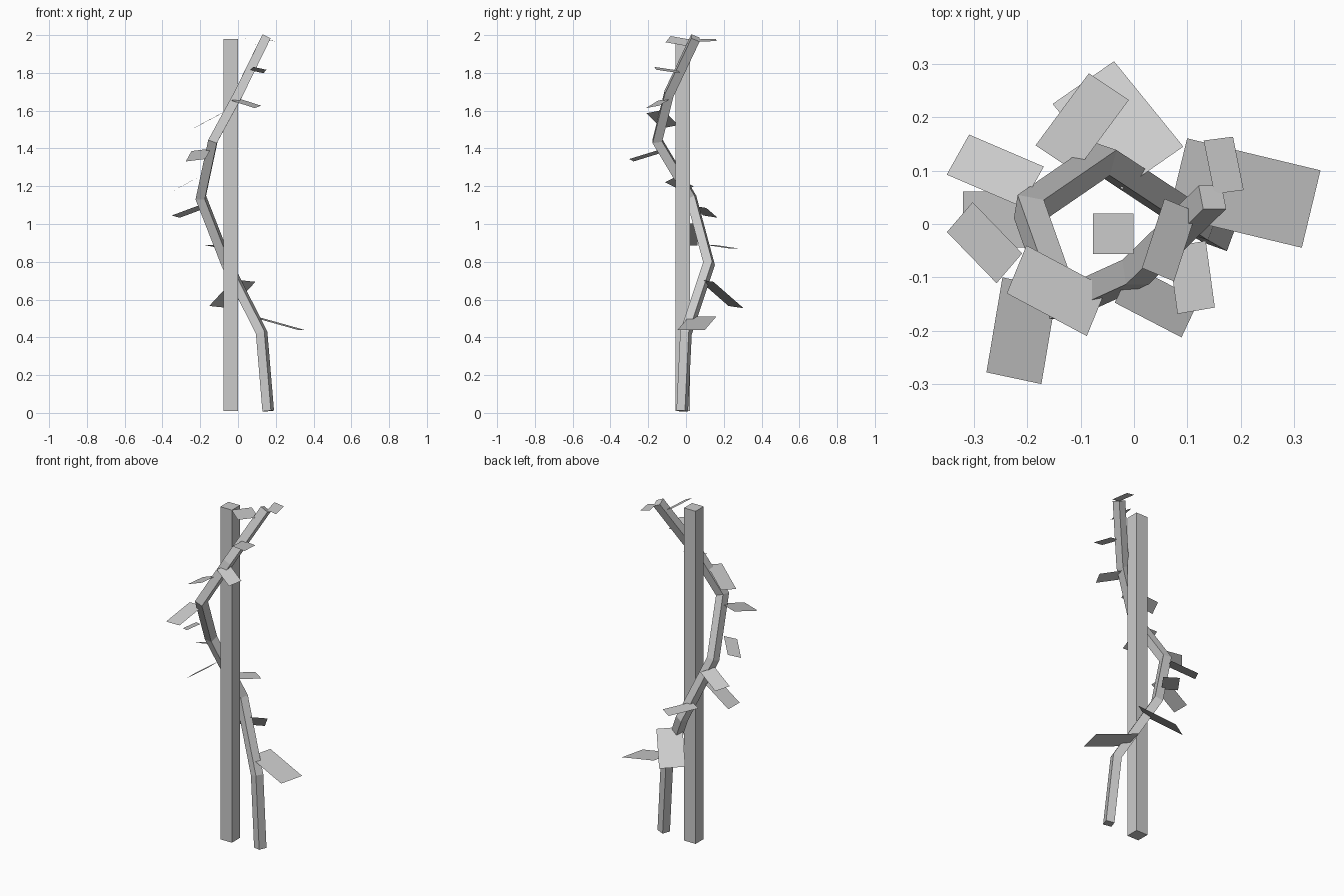
import bpy
import bmesh
import math
from mathutils import Vector


def add_mesh(name, verts, faces):
    mesh = bpy.data.meshes.new(name)
    mesh.from_pydata(verts, [], faces)
    obj = bpy.data.objects.new(name, mesh)
    bpy.context.collection.objects.link(obj)
    bm = bmesh.new()
    bm.from_mesh(mesh)
    bmesh.ops.recalc_face_normals(bm, faces=bm.faces)
    bm.to_mesh(mesh)
    bm.free()
    return obj


# Support stake
bpy.ops.mesh.primitive_cube_add(size=1, location=(-0.039, -0.018, 0.995))
stake = bpy.context.object
stake.name = "support_stake"
stake.scale = (0.076, 0.076, 1.97)

# Vine stem: square section swept with mitred corners along a winding path
path = [Vector(p) for p in (
    (0.16, -0.02, 0.01), (0.125, 0.0, 0.425), (-0.06, 0.122, 0.79),
    (-0.197, 0.028, 1.14), (-0.133, -0.152, 1.44),
    (0.003, -0.09, 1.69), (0.147, 0.05, 1.985))]
dirs = [(b - a).normalized() for a, b in zip(path, path[1:])]
ring = []
for k in range(4):
    ang = math.radians(45 + 90 * k - 20)
    p = path[0] + 0.034 * Vector((math.cos(ang), math.sin(ang), 0))
    ring.append(p - dirs[0] * (p - path[0]).dot(dirs[0]))
verts = list(ring)
faces = [(3, 2, 1, 0)]
for i, d in enumerate(dirs):
    normal = d + dirs[min(i + 1, len(dirs) - 1)]
    ring = [p + d * ((path[i + 1] - p).dot(normal) / d.dot(normal)) for p in ring]
    verts += ring
    for k in range(4):
        j = (k + 1) % 4
        faces.append((4 * i + k, 4 * i + j, 4 * i + 4 + j, 4 * i + 4 + k))
n = len(verts)
faces.append((n - 4, n - 3, n - 2, n - 1))
add_mesh("vine_stem", verts, faces)

# Leaves: flat rectangles as (centre, length vector, width vector)
leaves = [
    ((0.207, 0.058, 0.475), (0.25, -0.06, -0.07), (0.035, 0.145, 0.0)),
    ((-0.03, 0.185, 0.63), (-0.13, 0.16, -0.14), (0.115, 0.08, -0.012)),
    ((-0.097, 0.19, 0.88), (0.10, 0.135, -0.02), (0.075, -0.05, 0.0)),
    ((-0.24, 0.008, 0.945), (-0.16, 0.0, -0.115), (0.0, 0.105, 0.0)),
    ((-0.26, 0.10, 1.065), (-0.14, 0.06, -0.052), (0.042, 0.075, -0.012)),
    ((-0.28, -0.035, 1.21), (-0.093, 0.096, -0.05), (0.048, 0.056, 0.027)),
    ((-0.21, -0.20, 1.365), (-0.03, -0.178, -0.055), (0.103, -0.022, 0.013)),
    ((-0.145, -0.125, 1.555), (-0.15, 0.08, -0.08), (0.037, 0.09, 0.018)),
    ((0.043, -0.145, 1.64), (0.125, -0.065, -0.04), (0.033, 0.07, 0.013)),
    ((0.108, -0.10, 1.815), (0.017, -0.125, 0.018), (0.07, 0.012, -0.015)),
    ((0.066, -0.03, 1.967), (-0.042, -0.13, 0.023), (0.06, -0.025, -0.033)),
    ((0.168, 0.11, 1.973), (-0.02, 0.10, 0.003), (0.055, 0.007, -0.012)),
]
for i, leaf in enumerate(leaves):
    c, l, w = (Vector(v) for v in leaf)
    l, w = l / 2, w / 2
    obj = add_mesh(f"leaf_{i + 1}", [c - l - w, c + l - w, c + l + w, c - l + w],
                   [(0, 1, 2, 3)])
    if obj.data.polygons[0].normal.z < 0:
        obj.data.flip_normals()
